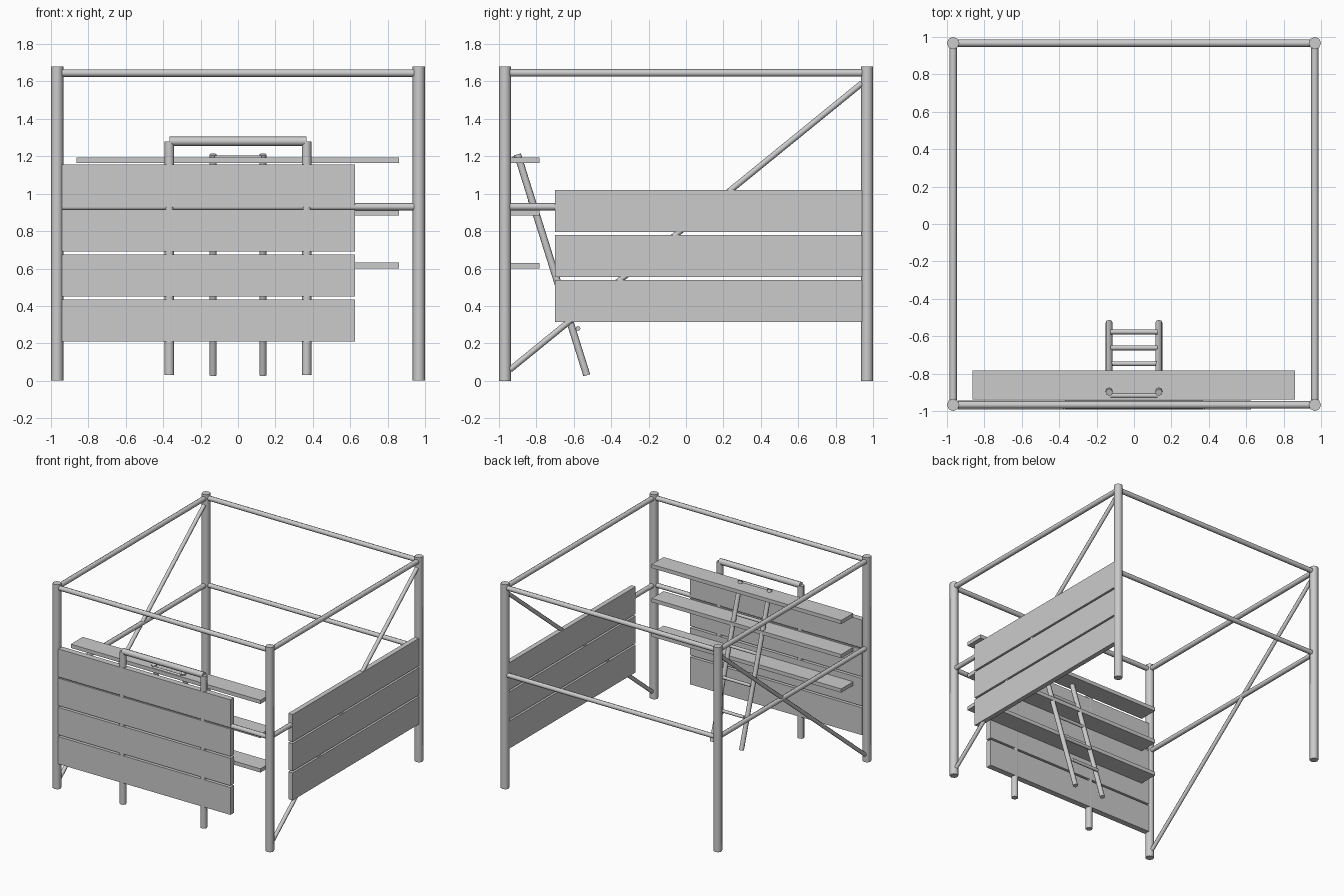
import bpy, math
from mathutils import Vector

if "Cube" in bpy.data.objects:
    bpy.data.objects.remove(bpy.data.objects["Cube"])

E = 0.967          # post centre line offset
J = 0.94           # rail ends meet the post surface


def rod(name, a, b, r, sides=8):
    a, b = Vector(a), Vector(b)
    d = b - a
    bpy.ops.mesh.primitive_cylinder_add(vertices=sides, radius=r, depth=d.length,
                                        location=(a + b) / 2)
    o = bpy.context.object
    o.name = name
    o.rotation_mode = 'QUATERNION'
    o.rotation_quaternion = Vector((0, 0, 1)).rotation_difference(d)
    bpy.ops.object.shade_smooth_by_angle(angle=math.radians(50))
    return o


def box(name, lo, hi):
    lo, hi = Vector(lo), Vector(hi)
    bpy.ops.mesh.primitive_cube_add(size=1, location=(lo + hi) / 2)
    o = bpy.context.object
    o.name = name
    o.scale = hi - lo
    return o


# corner posts
for sx in (-1, 1):
    for sy in (-1, 1):
        rod("corner_post", (sx * E, sy * E, 0), (sx * E, sy * E, 1.68), 0.033)

# top and middle rails on all four sides
for z, r in ((1.645, 0.02), (0.93, 0.019)):
    for s in (-1, 1):
        rod("rail_across", (-J, s * E, z), (J, s * E, z), r)
        rod("rail_side", (s * E, -J, z), (s * E, J, z), r)

# diagonal braces on left and right sides
for s in (-1, 1):
    rod("diagonal_brace", (s * E, -J, 0.06), (s * E, J, 1.59), 0.016)

# front boards
for i in range(4):
    z = 0.21 + i * 0.24
    box("front_board", (-J, -E - 0.024, z), (0.625, -E + 0.024, z + 0.225))

# right side boards
for i in range(3):
    z = 0.315 + i * 0.24
    box("side_board", (E - 0.02, -0.70, z), (E + 0.02, J, z + 0.225))

# front hoop: two uprights and a top bar
for s in (-1, 1):
    rod("hoop_upright", (s * 0.367, -E, 0.03), (s * 0.367, -E, 1.28), 0.026)
rod("hoop_bar", (-0.367, -E, 1.28), (0.367, -E, 1.28), 0.025)

# shelves behind the front boards
for z in (0.60, 0.883, 1.163):
    box("shelf", (-0.863, -0.937, z), (0.86, -0.782, z + 0.031))

# leaning ladder
for s in (-1, 1):
    rod("ladder_rail", (s * 0.133, -0.53, 0.03), (s * 0.133, -0.90, 1.21), 0.019)
for i in range(5):
    y, z = -0.577 - i * 0.085, 0.28 + i * 0.2275
    rod("ladder_rung", (-0.125, y, z), (0.125, y, z), 0.013)
